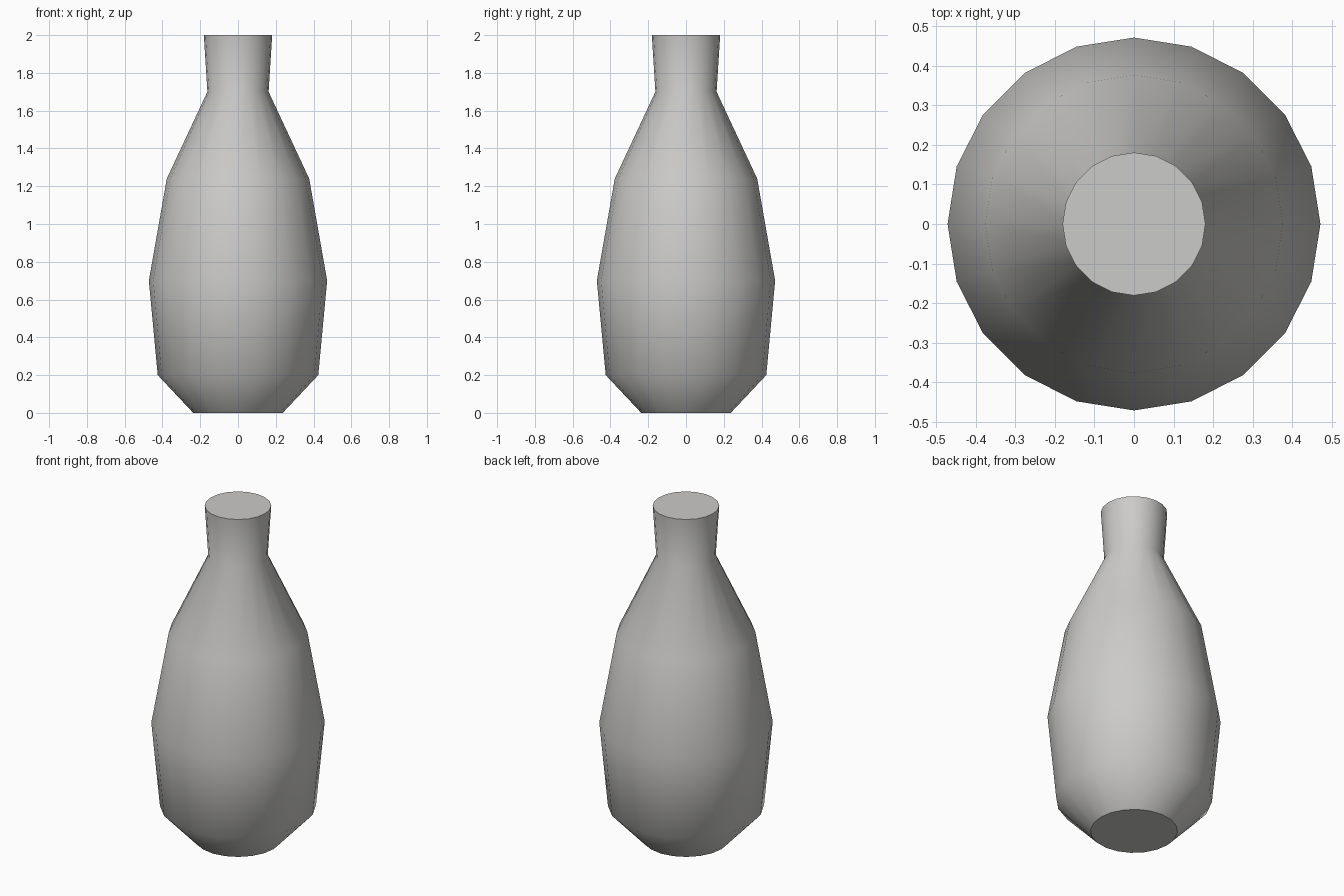
import bpy, bmesh, math

if "Cube" in bpy.data.objects:
    bpy.data.objects.remove(bpy.data.objects["Cube"])

SIDES = 20
# (radius, height) from base to lip
PROFILE = [(0.237, 0), (0.425, 0.2), (0.472, 0.7), (0.377, 1.24), (0.162, 1.7), (0.181, 2.0)]

glaze = bpy.data.materials.new("pale_grey")
glaze.diffuse_color = (0.6, 0.595, 0.58, 1)
glaze.use_nodes = True
glaze.node_tree.nodes["Principled BSDF"].inputs["Base Color"].default_value = glaze.diffuse_color

# Bottle body: stacked rings joined by quads, capped at both ends
bm = bmesh.new()
rings = [[bm.verts.new((r * math.cos(math.tau * i / SIDES), r * math.sin(math.tau * i / SIDES), z))
          for i in range(SIDES)] for r, z in PROFILE]
for low, high in zip(rings, rings[1:]):
    for i in range(SIDES):
        j = (i + 1) % SIDES
        bm.faces.new((low[i], low[j], high[j], high[i]))
bm.faces.new(rings[0][::-1])
bm.faces.new(rings[-1])

mesh = bpy.data.meshes.new("bottle")
bm.to_mesh(mesh)
bm.free()
mesh.materials.append(glaze)
bottle = bpy.data.objects.new("bottle", mesh)
bpy.context.collection.objects.link(bottle)

# Smooth sides with crisp rims
bpy.context.view_layer.objects.active = bottle
bottle.select_set(True)
bpy.ops.object.shade_smooth_by_angle(angle=math.radians(42))
